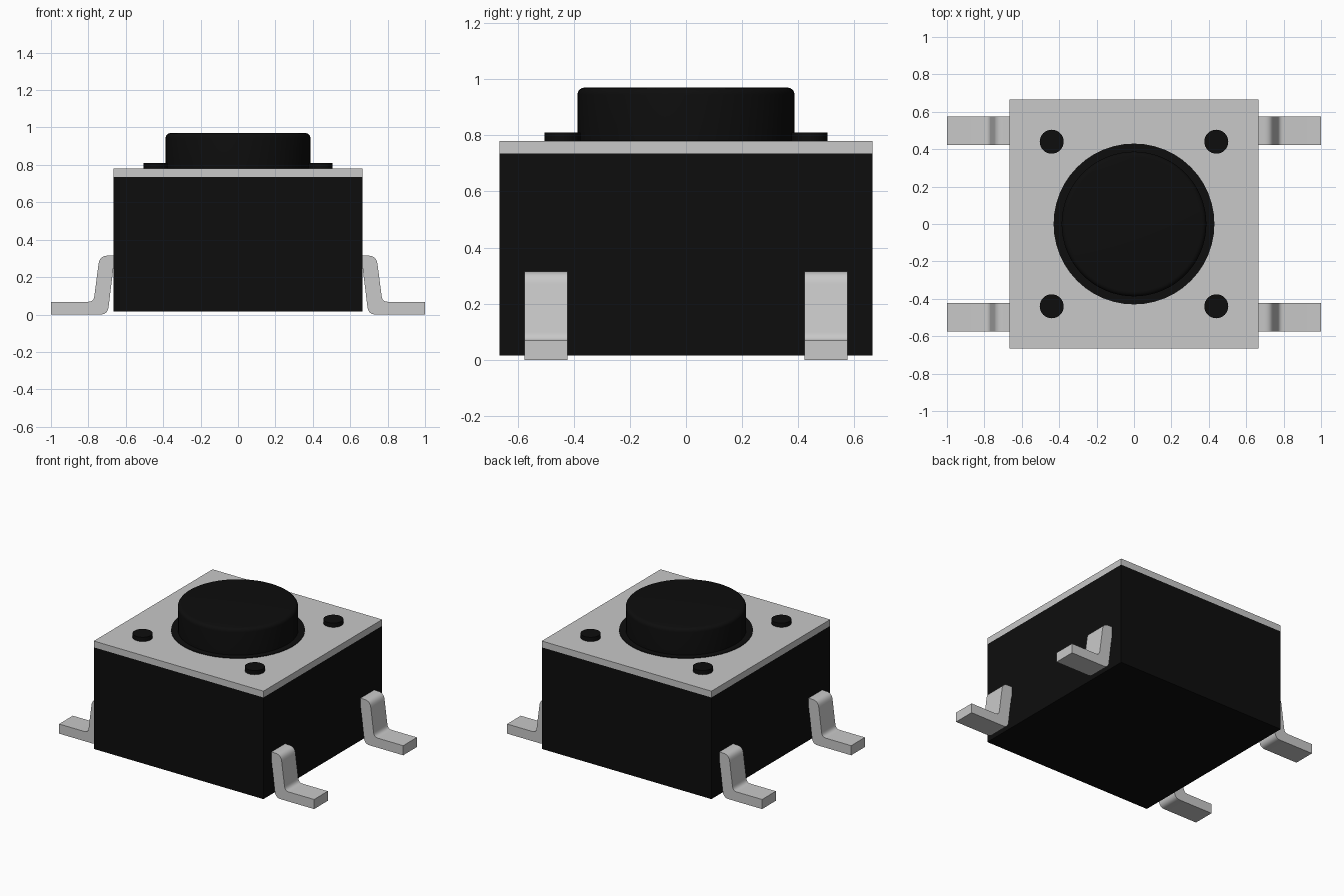
import bpy, bmesh, math
from mathutils import Vector

if "Cube" in bpy.data.objects:
    bpy.data.objects.remove(bpy.data.objects["Cube"])


def material(name, value):
    m = bpy.data.materials.new(name)
    m.diffuse_color = (value, value, value, 1)
    m.use_nodes = True
    m.node_tree.nodes["Principled BSDF"].inputs["Base Color"].default_value = m.diffuse_color
    return m


BLACK = material("black plastic", 0.004)
METAL = material("light grey metal", 0.58)


def finish(name, bm, mat, smooth=False):
    bmesh.ops.recalc_face_normals(bm, faces=bm.faces)
    me = bpy.data.meshes.new(name)
    bm.to_mesh(me)
    bm.free()
    me.materials.append(mat)
    ob = bpy.data.objects.new(name, me)
    bpy.context.collection.objects.link(ob)
    if smooth:
        bpy.ops.object.select_all(action='DESELECT')
        ob.select_set(True)
        bpy.context.view_layer.objects.active = ob
        bpy.ops.object.shade_smooth_by_angle(angle=math.radians(35))
    return ob


def box(name, half, z0, z1, mat):
    bm = bmesh.new()
    bmesh.ops.create_cube(bm, size=1)
    bmesh.ops.scale(bm, vec=(2 * half, 2 * half, z1 - z0), verts=bm.verts)
    bmesh.ops.translate(bm, vec=(0, 0, (z0 + z1) / 2), verts=bm.verts)
    return finish(name, bm, mat)


def disc(name, x, y, r, z0, z1, mat, sides=48, fillet=0):
    bm = bmesh.new()
    bmesh.ops.create_cone(bm, cap_ends=True, segments=sides, radius1=r, radius2=r, depth=z1 - z0)
    bmesh.ops.translate(bm, vec=(x, y, (z0 + z1) / 2), verts=bm.verts)
    if fillet:
        rim = [e for e in bm.edges if all(v.co.z > z1 - 1e-4 for v in e.verts)]
        bmesh.ops.bevel(bm, geom=rim, offset=fillet, segments=4, profile=0.5, affect='EDGES')
    return finish(name, bm, mat, True)


# Housing and metal cover
box("housing", 0.665, 0.015, 0.735, BLACK)
box("cover_plate", 0.665, 0.735, 0.78, METAL)

# Button with its dark surround
disc("button_surround", 0, 0, 0.43, 0.74, 0.784, BLACK)
disc("button", 0, 0, 0.387, 0.74, 0.97, BLACK, 64, 0.025)

# Rivets in the four corners
for sx in (-1, 1):
    for sy in (-1, 1):
        disc("rivet", sx * 0.44, sy * 0.44, 0.064, 0.74, 0.81, BLACK, 32)

# Bent leg profile as (x, z, corner radius)
LEG = [(0.60, 0.315, 0), (0.74, 0.315, 0.045), (0.772, 0.068, 0.03), (1.0, 0.068, 0),
       (1.0, 0.0, 0), (0.697, 0.0, 0.04), (0.667, 0.245, 0), (0.60, 0.245, 0)]


def rounded(points, steps=6):
    out = []
    for i, (x, z, r) in enumerate(points):
        p = Vector((x, z))
        if not r:
            out.append(p)
            continue
        a = p + (Vector(points[i - 1][:2]) - p).normalized() * r
        b = p + (Vector(points[(i + 1) % len(points)][:2]) - p).normalized() * r
        for k in range(steps + 1):
            t = k / steps
            out.append(a * (1 - t) ** 2 + p * 2 * t * (1 - t) + b * t * t)
    return out


# Four legs, mirrored left to right and front to back
for sx in (-1, 1):
    for sy in (-1, 1):
        bm = bmesh.new()
        face = bm.faces.new([bm.verts.new((sx * p.x, sy * 0.422, p.y)) for p in rounded(LEG)])
        ext = bmesh.ops.extrude_face_region(bm, geom=[face])
        moved = [g for g in ext["geom"] if isinstance(g, bmesh.types.BMVert)]
        bmesh.ops.translate(bm, vec=(0, sy * 0.154, 0), verts=moved)
        finish("leg", bm, METAL, True)
